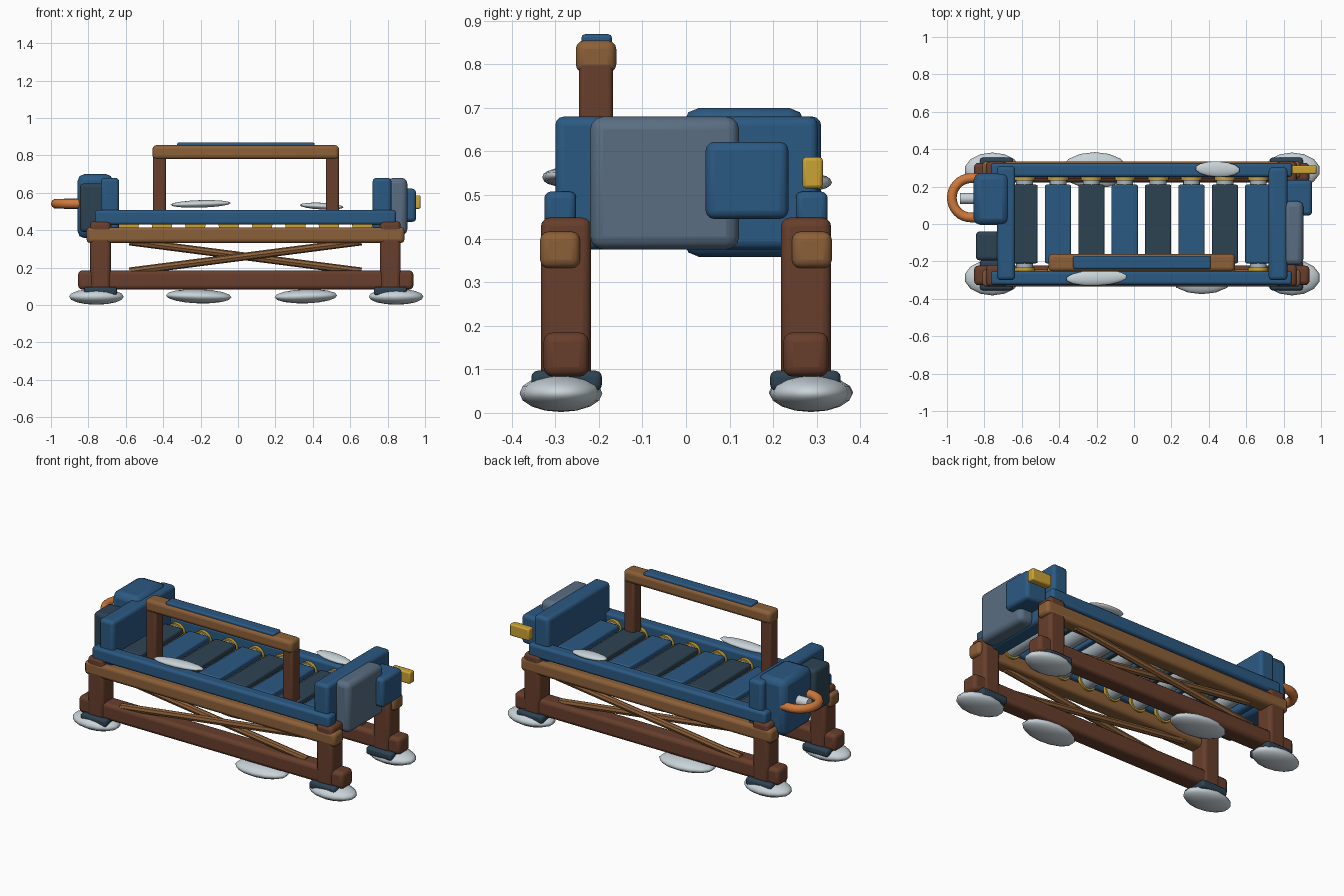
import bpy, math
from mathutils import Vector

if "Cube" in bpy.data.objects:
    bpy.data.objects.remove(bpy.data.objects["Cube"], do_unlink=True)


def material(name, r, g, b):
    m = bpy.data.materials.new(name)
    m.use_nodes = True
    m.diffuse_color = (r, g, b, 1)
    m.node_tree.nodes["Principled BSDF"].inputs["Base Color"].default_value = (r, g, b, 1)
    return m


BLUE = material("painted blue", .024, .10, .225)
NAVY = material("dark slate", .027, .055, .085)
BROWN = material("dark wood", .135, .048, .025)
WOOD = material("light wood", .26, .115, .04)
GREY = material("blue grey", .10, .155, .225)
PALE = material("pale metal", .58, .65, .69)
STEEL = material("roller steel", .40, .47, .52)
YELLOW = material("yellow", .60, .37, .035)
COPPER = material("copper", .62, .19, .045)


def finish(name, mat):
    ob = bpy.context.object
    ob.name = name
    ob.data.materials.append(mat)
    bpy.ops.object.shade_smooth_by_angle(angle=math.radians(40))
    return ob


def box(name, mat, x, y, z, bevel=.02, segments=3):
    """Rounded block given as (low, high) ranges on each axis."""
    spans = (x, y, z)
    bpy.ops.mesh.primitive_cube_add(size=1, location=[(a + b) / 2 for a, b in spans])
    ob = bpy.context.object
    ob.scale = [b - a for a, b in spans]
    bpy.ops.object.transform_apply(location=False, rotation=False, scale=True)
    mod = ob.modifiers.new("rounded edges", "BEVEL")
    mod.width, mod.segments = bevel, segments
    return finish(name, mat)


def rod(name, mat, start, end, radius, sides=16):
    a, b = Vector(start), Vector(end)
    bpy.ops.mesh.primitive_cylinder_add(vertices=sides, radius=radius, depth=(b - a).length,
                                        location=(a + b) / 2)
    bpy.context.object.rotation_euler = (b - a).to_track_quat("Z", "Y").to_euler()
    return finish(name, mat)


def pebble(name, loc, radii, tilt=0, turn=0):
    bpy.ops.mesh.primitive_uv_sphere_add(segments=14, ring_count=8, radius=1, location=loc)
    ob = bpy.context.object
    ob.scale = radii
    ob.rotation_euler = (0, tilt, turn)
    return finish(name, PALE)


def side_span(side, near, far):
    return tuple(sorted((side * near, side * far)))


# Side frames, front and back
MID = .04
for side, tag in ((-1, "front"), (1, "back")):
    for end in (-1, 1):
        cx = MID + end * .775
        label = tag + ("_right" if end < 0 else "_left")
        box(label + "_leg", BROWN, (cx - .055, cx + .055), side_span(side, .218, .333), (.08, .448))
        box(label + "_foot_pad", NAVY, (cx - .088, cx + .088), side_span(side, .193, .355),
            (.05, .097), .015)
        pebble(label + "_foot_stone", (.845 if end > 0 else -.757, side * .287, .045),
               (.15, .095, .043))
    box(tag + "_lower_rail", BROWN, (-.855, .938), side_span(side, .223, .327), (.083, .185), .022)
    box(tag + "_upper_rail", WOOD, (-.81, .89), side_span(side, .243, .335), (.332, .416))
    box(tag + "_bed_rail", BLUE, (-.765, .845), side_span(side, .252, .325), (.43, .508), .015)
    # Crossed braces
    for slope in (-1, 1):
        y = side * (.285 + slope * .012)
        rod(tag + "_cross_brace", WOOD, (MID - .62, y, .26 - slope * .08),
            (MID + .62, y, .26 + slope * .08), .021, 8)

# Loose stones below and on the rails
pebble("back_middle_stone", (-.21, .287, .047), (.18, .097, .038), .03)
pebble("front_middle_stone", (.363, -.285, .047), (.172, .09, .038), -.03)
pebble("front_rail_stone", (-.20, -.288, .541), (.165, .042, .02), -.03, .04)
pebble("back_rail_stone", (.447, .293, .529), (.12, .042, .018), .05, -.04)

# Roller bed with alternating slats
for i in range(8):
    x = -.585 + i * .1785
    rod("roller", STEEL, (x, -.235, .43), (x, .235, .43), .045)
    for side in (-1, 1):
        rod("roller_washer", YELLOW, (x, side * .232, .43), (x, side * .252, .43), .055)
    box("slat", BLUE if i % 2 else NAVY, (x - .07, x + .07), (-.21, .21), (.445, .482), .008, 2)

# End boards
box("right_end_board", BLUE, (-.733, -.635), (-.30, .31), (.375, .68))
box("left_end_board", BLUE, (.72, .82), (-.30, .303), (.375, .68))

# Machinery on the left end
box("grey_housing", GREY, (.80, .905), (-.22, .122), (.375, .68), .03)
box("small_blue_housing", BLUE, (.81, .952), (.045, .235), (.445, .622))
box("yellow_lever", YELLOW, (.845, .976), (.267, .314), (.515, .587), .008, 2)

# Machinery on the right end
box("large_blue_housing", BLUE, (-.857, -.67), (-.005, .272), (.358, .70), .035, 2)
box("slate_housing", NAVY, (-.845, -.69), (-.195, -.04), (.39, .65))
rod("metal_spindle", PALE, (-.80, .136, .542), (-.93, .136, .542), .029)

# Copper loop handle
curve = bpy.data.curves.new("loop_handle", "CURVE")
curve.dimensions = "3D"
curve.bevel_depth = .026
curve.bevel_resolution = 3
curve.use_fill_caps = True
spline = curve.splines.new("POLY")
points = [(-.82, .245)]
for k in range(17):
    a = math.pi * k / 16
    points.append((-.872 - .102 * math.sin(a), .14 + .105 * math.cos(a)))
points.append((-.82, .035))
spline.points.add(len(points) - 1)
for p, (x, y) in zip(spline.points, points):
    p.co = (x, y, .542, 1)
    
curve.materials.append(COPPER)
for s in curve.splines:
    s.use_smooth = True
bpy.context.collection.objects.link(bpy.data.objects.new("loop_handle", curve))

# Hand rail along the front
for x in (-.455, .47):
    box("hand_rail_post", BROWN, (x, x + .07), (-.245, -.168), (.41, .808), .012)
box("hand_rail_bar", WOOD, (-.457, .54), (-.253, -.16), (.78, .855))
box("hand_rail_pad", BLUE, (-.325, .41), (-.24, -.17), (.845, .869), .008, 2)
